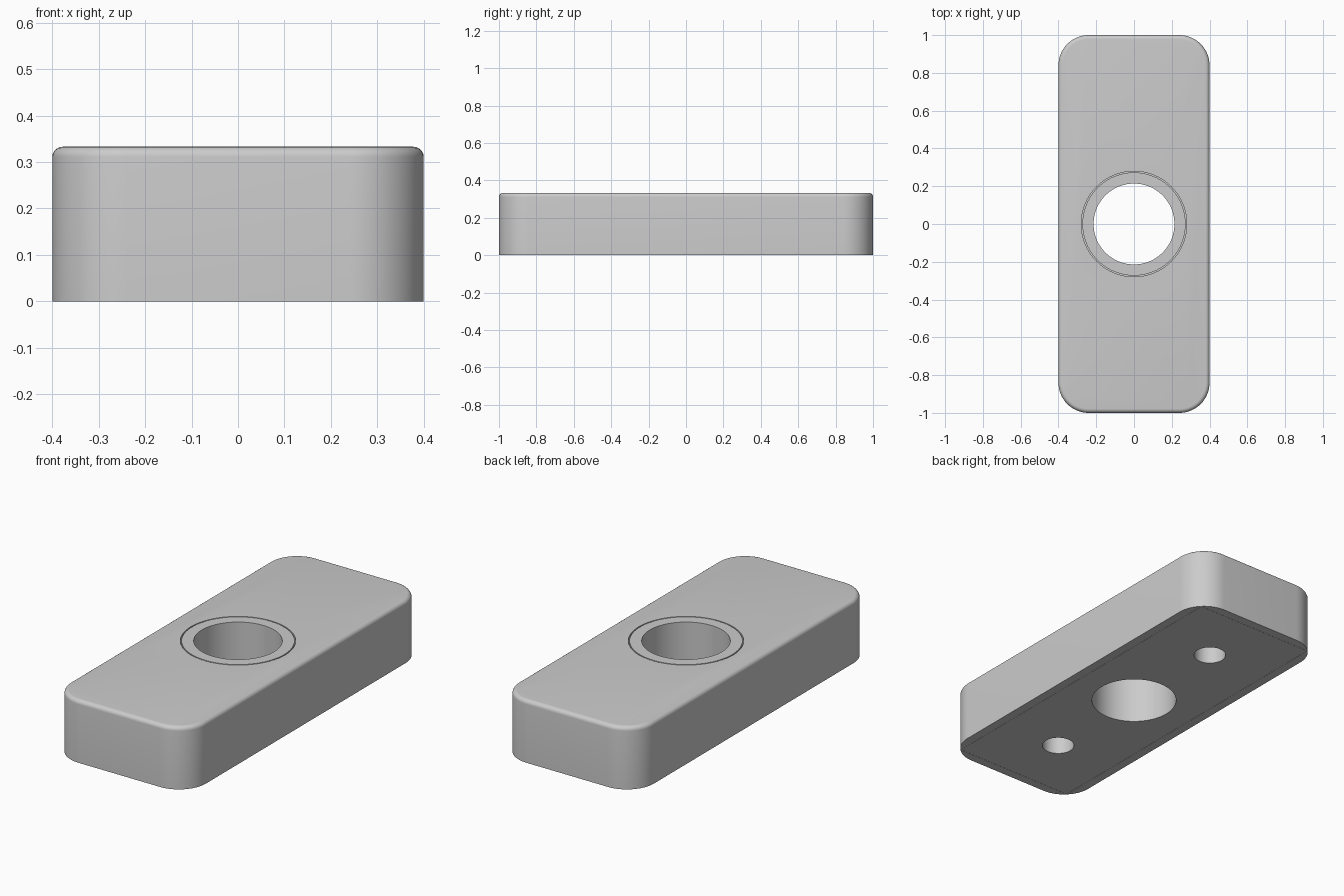
import bpy, bmesh, math

if "Cube" in bpy.data.objects:
    bpy.data.objects.remove(bpy.data.objects["Cube"])

HEIGHT, PLATE_H = 0.333, 0.16


def box(name, hx, hy, z0, z1, corner=0.0, fillet=0.0):
    """Box with optional rounded upright corners and filleted top rim."""
    bm = bmesh.new()
    bmesh.ops.create_cube(bm, size=1)
    for v in bm.verts:
        v.co = (v.co.x * 2 * hx, v.co.y * 2 * hy, z1 if v.co.z > 0 else z0)
    if corner:
        edges = [e for e in bm.edges if abs(e.verts[0].co.z - e.verts[1].co.z) > 1e-4]
        bmesh.ops.bevel(bm, geom=edges, offset=corner, segments=16, profile=0.5, affect='EDGES')
    if fillet:
        edges = [e for e in bm.edges if all(v.co.z > z1 - 1e-5 for v in e.verts)]
        bmesh.ops.bevel(bm, geom=edges, offset=fillet, segments=6, profile=0.5, affect='EDGES')
    return finish(name, bm)


def cylinder(name, r, z0, z1, y=0.0):
    bm = bmesh.new()
    bmesh.ops.create_cone(bm, cap_ends=True, segments=96, radius1=r, radius2=r, depth=z1 - z0)
    bmesh.ops.translate(bm, verts=bm.verts, vec=(0, y, (z0 + z1) / 2))
    return finish(name, bm)


def finish(name, bm):
    mesh = bpy.data.meshes.new(name)
    bm.to_mesh(mesh)
    bm.free()
    ob = bpy.data.objects.new(name, mesh)
    bpy.context.collection.objects.link(ob)
    return ob


def cut(ob, *cutters):
    bpy.context.view_layer.objects.active = ob
    for c in cutters:
        m = ob.modifiers.new("cut", 'BOOLEAN')
        m.operation, m.solver, m.object = 'DIFFERENCE', 'EXACT', c
        bpy.ops.object.modifier_apply(modifier=m.name)
        bpy.data.objects.remove(c)


# Rounded block with a bushing bore and a rectangular pocket underneath
body = box("body", 0.4, 1.0, 0, HEIGHT, corner=0.16, fillet=0.022)
cut(body, cylinder("bore_cutter", 0.279, -0.1, 0.5),
    box("pocket_cutter", 0.352, 0.952, -0.1, PLATE_H))

# Bushing set in the bore, leaving a thin ring groove on top
bushing = cylinder("bushing", 0.273, PLATE_H, HEIGHT)
cut(bushing, cylinder("bushing_cutter", 0.214, -0.1, 0.5))

# Flush base plate with centre bore and two mounting holes
plate = box("base_plate", 0.351, 0.951, 0, PLATE_H)
cut(plate, cylinder("centre_cutter", 0.214, -0.1, 0.5),
    *[cylinder("mount_cutter", 0.08, -0.1, 0.5, y) for y in (-0.6, 0.6)])

# Smooth the curved surfaces and keep the edges crisp
bpy.ops.object.select_all(action='DESELECT')
for ob in (body, bushing, plate):
    ob.select_set(True)
bpy.context.view_layer.objects.active = body
bpy.ops.object.shade_smooth_by_angle(angle=math.radians(30))
